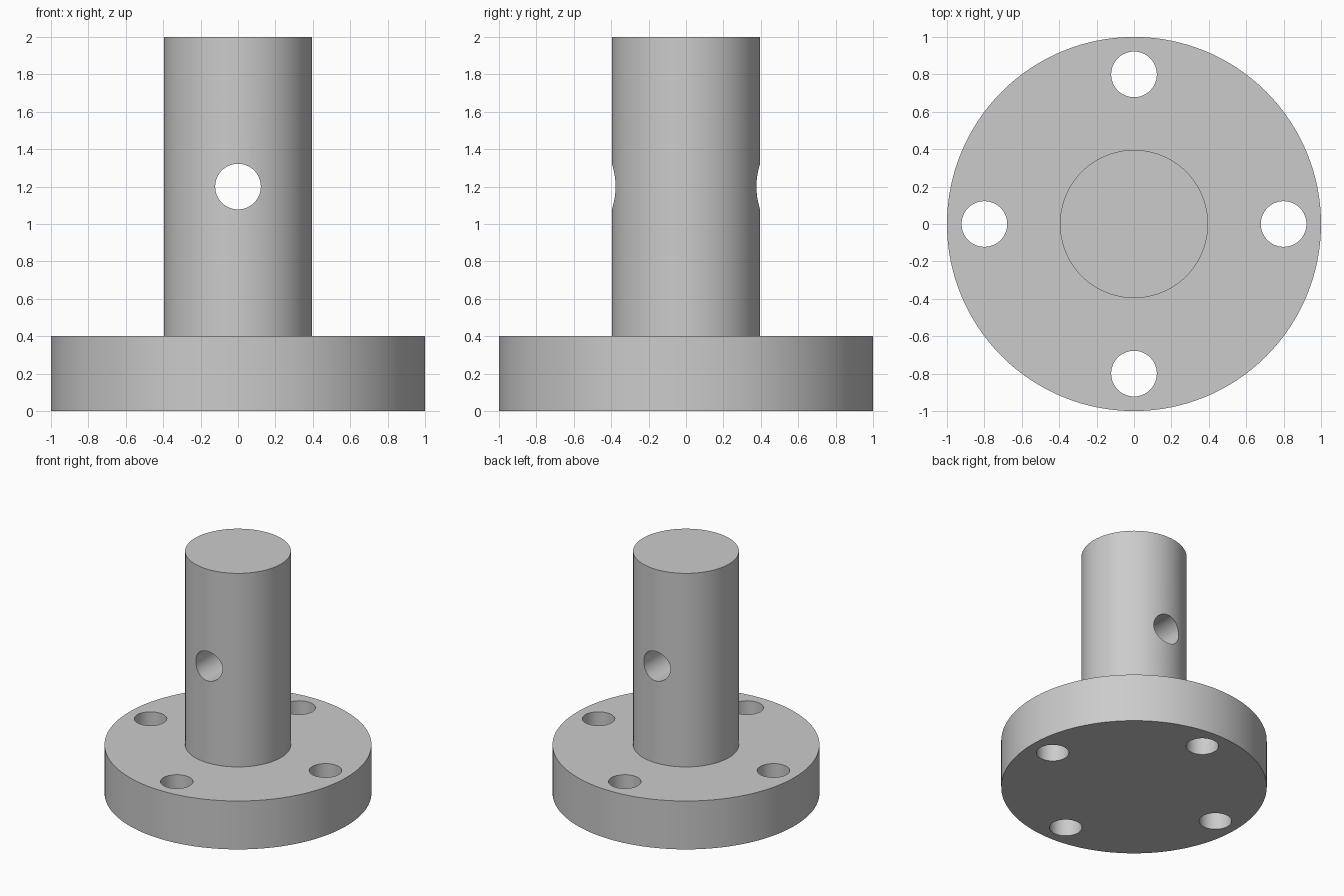
import bpy
import bmesh
import math
from mathutils import Matrix, Vector

cube = bpy.data.objects.get("Cube")
if cube:
    bpy.data.objects.remove(cube, do_unlink=True)

FLANGE_R, FLANGE_H = 1.0, 0.4
SHAFT_R, TOTAL_H = 0.396, 2.0
HOLE_R, BOLT_CIRCLE, PIN_Z = 0.122, 0.8, 1.2
SIDES = 128

grey = bpy.data.materials.new("light grey")
grey.use_nodes = True
colour = (0.6, 0.6, 0.6, 1)
grey.diffuse_color = colour
grey.node_tree.nodes["Principled BSDF"].inputs["Base Color"].default_value = colour


def make_object(name, bm):
    mesh = bpy.data.meshes.new(name)
    bm.to_mesh(mesh)
    bm.free()
    mesh.materials.append(grey)
    obj = bpy.data.objects.new(name, mesh)
    bpy.context.collection.objects.link(obj)
    return obj


def add_cylinder(bm, radius, depth, matrix):
    bmesh.ops.create_cone(bm, cap_ends=True, segments=64, radius1=radius,
                          radius2=radius, depth=depth, matrix=matrix)


# Flange and shaft: stacked rings joined into one stepped solid
bm = bmesh.new()
rings = []
for radius, z in ((FLANGE_R, 0), (FLANGE_R, FLANGE_H), (SHAFT_R, FLANGE_H), (SHAFT_R, TOTAL_H)):
    rings.append([bm.verts.new((radius * math.cos(a), radius * math.sin(a), z))
                  for a in (math.tau * i / SIDES for i in range(SIDES))])
for low, high in zip(rings, rings[1:]):
    for i in range(SIDES):
        j = (i + 1) % SIDES
        bm.faces.new((low[i], low[j], high[j], high[i]))
bm.faces.new(rings[0][::-1])
bm.faces.new(rings[-1])
body = make_object("flanged_shaft", bm)

# Cutters: four bolt holes through the flange, one cross pin hole through the shaft
bm = bmesh.new()
for i in range(4):
    centre = Matrix.Rotation(i * math.pi / 2, 4, 'Z') @ Vector((BOLT_CIRCLE, 0, FLANGE_H / 2))
    add_cylinder(bm, HOLE_R, FLANGE_H + 0.2, Matrix.Translation(centre))
add_cylinder(bm, HOLE_R, 1.0,
             Matrix.Translation((0, 0, PIN_Z)) @ Matrix.Rotation(math.pi / 2, 4, 'X'))
cutter = make_object("hole_cutters", bm)
cutter.hide_render = True

# Drill the holes, then remove the cutters
drill = body.modifiers.new("drill_holes", 'BOOLEAN')
drill.operation = 'DIFFERENCE'
drill.solver = 'EXACT'
drill.object = cutter
bpy.ops.object.select_all(action='DESELECT')
body.select_set(True)
bpy.context.view_layer.objects.active = body
bpy.ops.object.modifier_apply(modifier=drill.name)
bpy.data.objects.remove(cutter, do_unlink=True)

# Smooth walls with crisp rims
bpy.ops.object.shade_smooth_by_angle(angle=math.radians(30))
